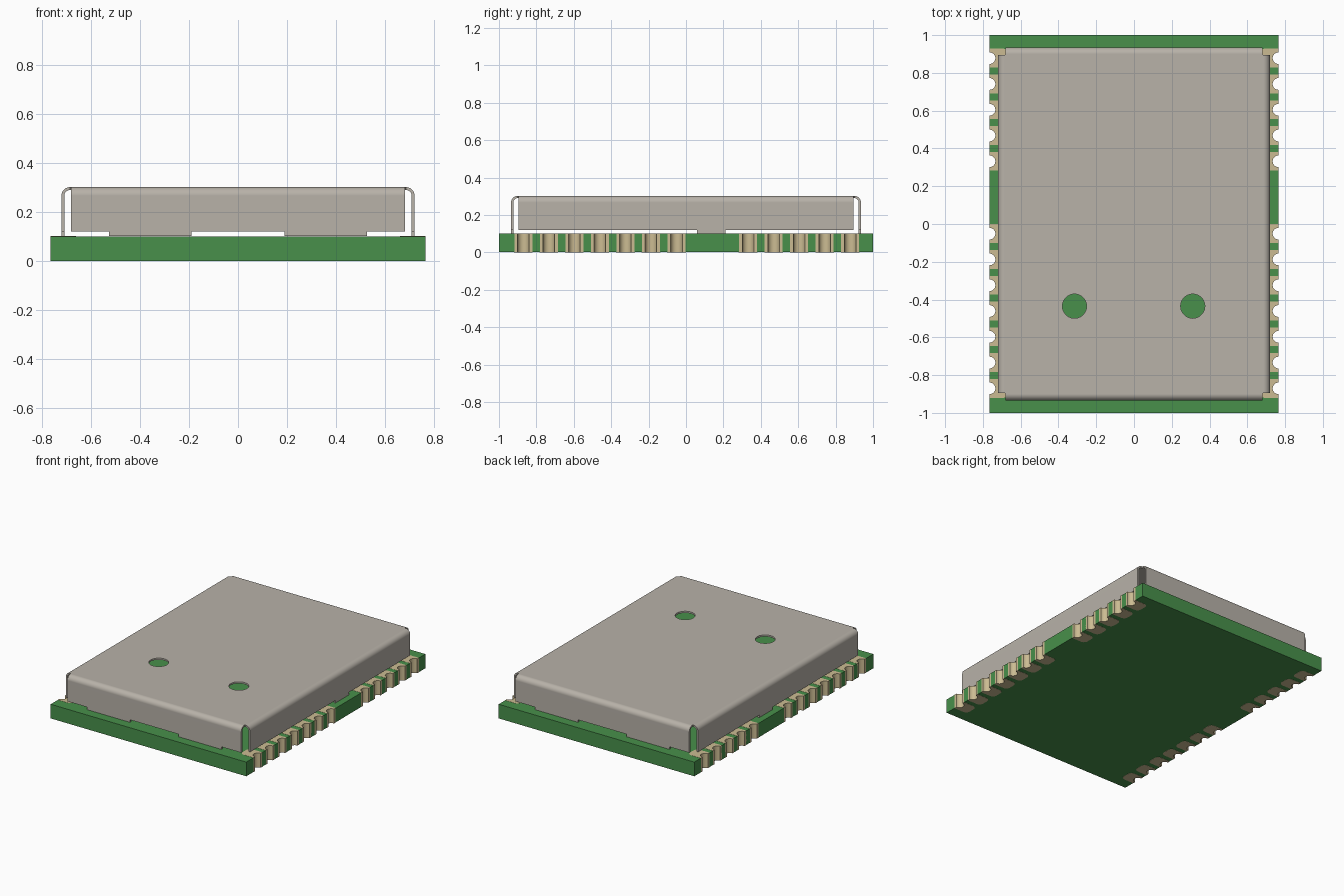
import bpy, bmesh, math

cube = bpy.data.objects.get("Cube")
if cube:
    bpy.data.objects.remove(cube)

HX, HY, BOARD_T = 0.765, 1.0, 0.102
PITCH, PAD_HALF, NOTCH_R = 0.1365, 0.05, 0.031
PAD_Y = [-0.87 + PITCH * i for i in range(7)] + [0.332 + PITCH * i for i in range(5)]


def material(name, rgb, rough=0.6):
    m = bpy.data.materials.new(name)
    m.use_nodes = True
    m.diffuse_color = (*rgb, 1)
    bsdf = m.node_tree.nodes["Principled BSDF"]
    bsdf.inputs["Base Color"].default_value = (*rgb, 1)
    bsdf.inputs["Roughness"].default_value = rough
    return m


green = material("board green", (0.065, 0.28, 0.07))
gold = material("pad gold", (0.60, 0.50, 0.29))
metal = material("shield metal", (0.48, 0.445, 0.395))


def finish(bm, name, mat):
    bmesh.ops.recalc_face_normals(bm, faces=bm.faces)
    me = bpy.data.meshes.new(name)
    bm.to_mesh(me)
    bm.free()
    me.materials.append(mat)
    ob = bpy.data.objects.new(name, me)
    bpy.context.collection.objects.link(ob)
    return ob


def activate(ob):
    bpy.ops.object.select_all(action='DESELECT')
    ob.select_set(True)
    bpy.context.view_layer.objects.active = ob


def prism(bm, outline, z0, z1):
    face = bm.faces.new([bm.verts.new((x, y, z0)) for x, y in outline])
    ext = bmesh.ops.extrude_face_region(bm, geom=[face], use_keep_orig=True)
    for v in ext["geom"]:
        if isinstance(v, bmesh.types.BMVert):
            v.co.z = z1


def arc(cx, cy, r, a0, a1, n):
    return [(cx + r * math.cos(math.radians(a0 + (a1 - a0) * i / n)),
             cy + r * math.sin(math.radians(a0 + (a1 - a0) * i / n))) for i in range(n + 1)]


# Circuit board: edge recessed behind each plated half-hole
def board_edge():
    pts = [(HX, -HY)]
    for y in PAD_Y:
        lo, hi = y - PAD_HALF + 0.002, y + PAD_HALF - 0.002
        pts += [(HX, lo), (HX - 0.005, lo)]
        pts += arc(HX - 0.005, y, NOTCH_R + 0.002, 270, 90, 12)
        pts += [(HX - 0.005, hi), (HX, hi)]
    return pts + [(HX, HY)]


edge = board_edge()
bm = bmesh.new()
prism(bm, edge + [(-x, y) for x, y in reversed(edge)], 0.001, BOARD_T - 0.001)
finish(bm, "circuit_board", green)

# Plated edge pads, running from the top face down to the bottom face
bm = bmesh.new()
for side in (1, -1):
    for y in PAD_Y:
        lo, hi, inner, r = y - PAD_HALF, y + PAD_HALF, HX - 0.105, 0.03
        pts = [(HX, lo)] + arc(HX, y, NOTCH_R, 270, 90, 14) + [(HX, hi)]
        pts += arc(inner + r, hi - r, r, 90, 180, 5) + arc(inner + r, lo + r, r, 180, 270, 5)
        prism(bm, [(side * x, py) for x, py in pts], 0, BOARD_T)
pads = finish(bm, "edge_pads", gold)
activate(pads)
bpy.ops.object.shade_smooth_by_angle(angle=math.radians(30))

# Folded shield: four bent walls with open corners around a flat lid
SX, SY, TOP, BEND, GAP_Z = 0.72, 0.935, 0.302, 0.035, 0.12
bm = bmesh.new()


def bent_wall(out, cuts, tabs, place):
    profile = arc(out - BEND, TOP - BEND, BEND, 90, 0, 7) + [(out, GAP_Z), (out, BOARD_T)]
    for j in range(len(profile) - 1):
        for i in range(len(cuts) - 1):
            if j == len(profile) - 2 and i not in tabs:
                continue
            (d0, z0), (d1, z1) = profile[j], profile[j + 1]
            quad = [(cuts[i], d0, z0), (cuts[i + 1], d0, z0),
                    (cuts[i + 1], d1, z1), (cuts[i], d1, z1)]
            bm.faces.new([bm.verts.new(place(*p)) for p in quad])


for s in (1, -1):
    bent_wall(SY, [-0.68, -0.525, -0.19, 0.19, 0.525, 0.68], (1, 3),
              lambda a, d, z: (a, s * d, z))
    bent_wall(SX, [-0.895, 0.06, 0.21, 0.895], (1,),
              lambda a, d, z: (s * d, a, z))
bmesh.ops.remove_doubles(bm, verts=bm.verts, dist=0.0005)
rim = [v for v in bm.verts if v.co.z > TOP - 0.0002]
rim.sort(key=lambda v: math.atan2(v.co.y, v.co.x))
bm.faces.new(rim)
bmesh.ops.recalc_face_normals(bm, faces=bm.faces)
if max(bm.faces, key=lambda f: f.calc_area()).normal.z < 0:
    bmesh.ops.reverse_faces(bm, faces=bm.faces)
shield = finish(bm, "shield_can", metal)
solid = shield.modifiers.new("thickness", 'SOLIDIFY')
solid.thickness, solid.offset = 0.012, -1

# Round inspection holes in the lid
bm = bmesh.new()
for x in (-0.315, 0.311):
    prism(bm, arc(x, -0.435, 0.064, 0, 350, 35), TOP - 0.06, TOP + 0.05)
cutter = finish(bm, "hole_cutter", metal)
cutter.hide_render = True
cut = shield.modifiers.new("holes", 'BOOLEAN')
cut.operation, cut.object, cut.solver = 'DIFFERENCE', cutter, 'EXACT'
activate(shield)
bpy.ops.object.convert(target='MESH')
bpy.data.objects.remove(cutter)
bpy.ops.object.shade_smooth_by_angle(angle=math.radians(30))
weighted = shield.modifiers.new("clean_normals", 'WEIGHTED_NORMAL')
weighted.keep_sharp = True
